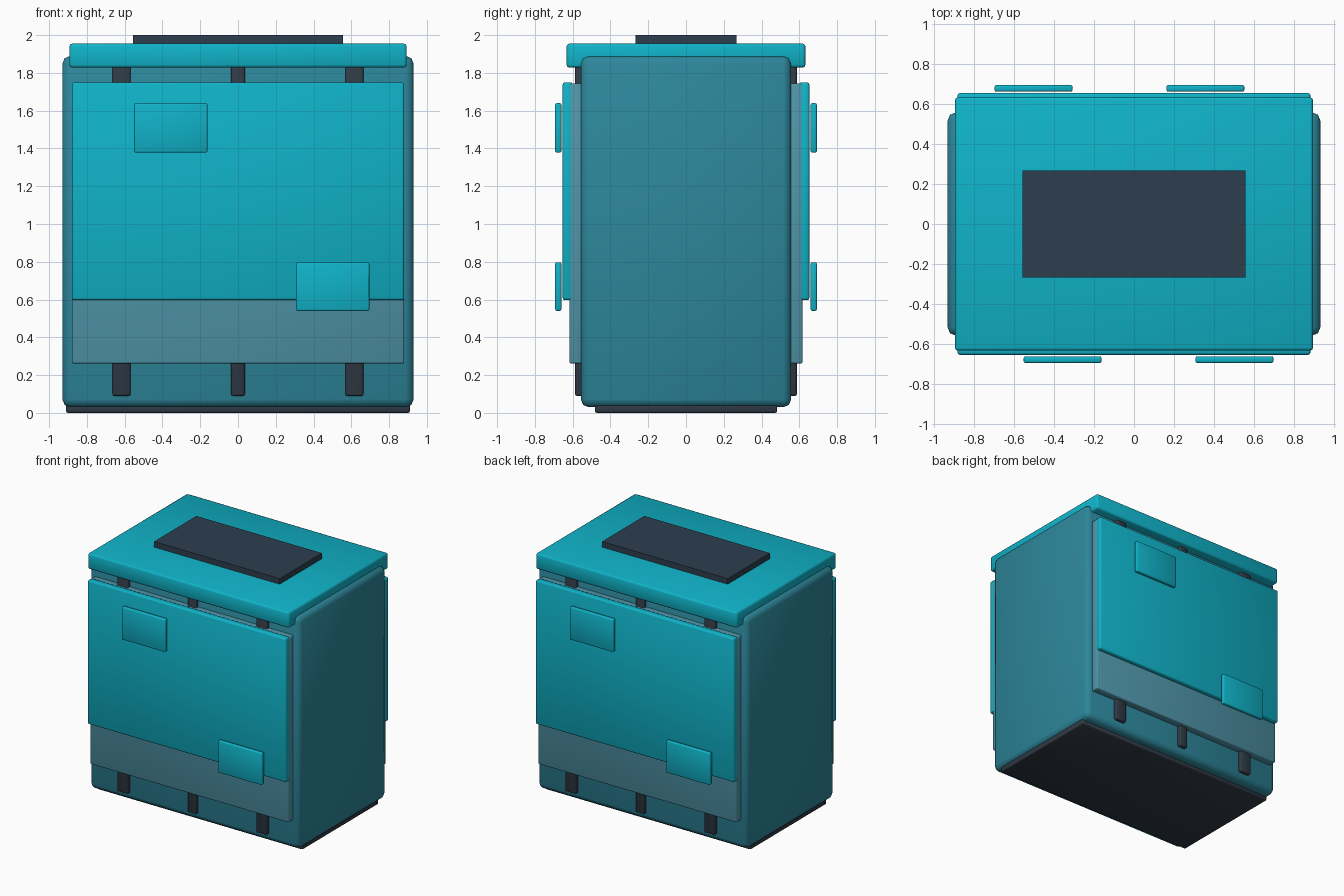
import bpy, math

if "Cube" in bpy.data.objects:
    bpy.data.objects.remove(bpy.data.objects["Cube"])


def material(name, rgb):
    m = bpy.data.materials.new(name)
    m.diffuse_color = (*rgb, 1)
    m.use_nodes = True
    m.node_tree.nodes["Principled BSDF"].inputs["Base Color"].default_value = m.diffuse_color
    return m


CYAN = material("cyan", (0.005, 0.45, 0.58))
TEAL = material("teal", (0.026, 0.242, 0.328))
PALE = material("pale_teal", (0.08, 0.305, 0.402))
NAVY = material("navy", (0.026, 0.048, 0.076))
DARK = material("charcoal", (0.03, 0.042, 0.06))


def box(name, x, y, z, mat, bevel=0.0, segments=2):
    """Box spanning the (low, high) ranges x, y, z with optional rounded edges."""
    bpy.ops.mesh.primitive_cube_add(size=1, location=[sum(r) / 2 for r in (x, y, z)])
    ob = bpy.context.object
    ob.name = name
    ob.scale = [abs(r[1] - r[0]) for r in (x, y, z)]
    bpy.ops.object.transform_apply(location=False, rotation=False, scale=True)
    ob.data.materials.append(mat)
    if bevel:
        mod = ob.modifiers.new("bevel", "BEVEL")
        mod.width = bevel
        mod.segments = segments
        bpy.ops.object.modifier_apply(modifier=mod.name)
        bpy.ops.object.shade_smooth_by_angle(angle=math.radians(50))
    return ob


# Core: base, body, lid and top plate
box("base", (-0.91, 0.91), (-0.483, 0.483), (0, 0.055), DARK, 0.01)
box("body", (-0.93, 0.93), (-0.557, 0.557), (0.03, 1.89), TEAL, 0.042)
box("lid", (-0.893, 0.893), (-0.632, 0.632), (1.828, 1.955), CYAN, 0.015)
box("top_plate", (-0.557, 0.557), (-0.268, 0.268), (1.955, 2.0), NAVY)

# Front and back are identical, turned half a revolution about z
for side, s in (("front", 1), ("back", -1)):
    def part(name, x, y, z, mat, bevel):
        rx = sorted(s * v for v in x)
        ry = sorted(s * v for v in y)
        box(f"{side}_{name}", rx, ry, z, mat, bevel)

    part("lower_panel", (-0.88, 0.88), (-0.617, -0.54), (0.262, 1.745), PALE, 0.008)
    part("upper_panel", (-0.88, 0.88), (-0.653, -0.60), (0.597, 1.75), CYAN, 0.012)
    part("upper_badge", (-0.55, -0.162), (-0.693, -0.66), (1.378, 1.64), CYAN, 0.008)
    part("lower_badge", (0.307, 0.695), (-0.693, -0.66), (0.54, 0.797), CYAN, 0.008)

    # Vertical straps running under the panels up to the lid
    for label, cx, w in (("left", -0.616, 0.095), ("middle", 0, 0.072), ("right", 0.616, 0.095)):
        part(f"{label}_strap", (cx - w / 2, cx + w / 2), (-0.587, -0.53), (0.09, 1.86), DARK, 0.01)
